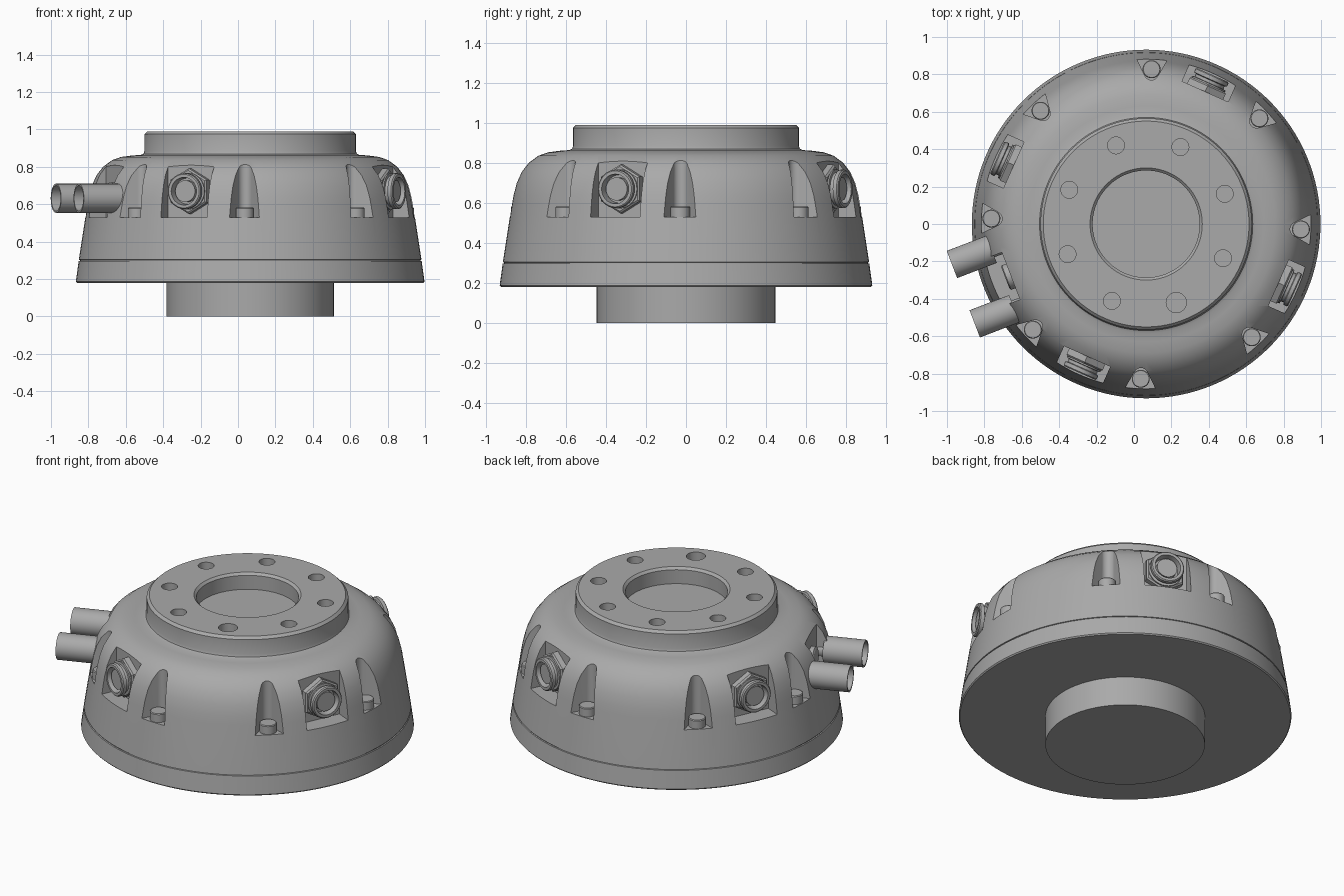
import bpy, bmesh, math
from mathutils import Matrix, Vector

if "Cube" in bpy.data.objects:
    bpy.data.objects.remove(bpy.data.objects["Cube"], do_unlink=True)

GREY = bpy.data.materials.new("machined grey")
GREY.use_nodes = True
COLOUR = (0.4, 0.4, 0.4, 1)
GREY.diffuse_color = COLOUR
GREY.node_tree.nodes["Principled BSDF"].inputs["Base Color"].default_value = COLOUR

AXIS = Matrix.Translation((0.065, 0, 0))


def radial(angle, z, side=0.0):
    """Frame whose z axis points outward from the body axis at this angle."""
    return (AXIS @ Matrix.Rotation(math.radians(angle), 4, 'Z')
            @ Matrix.Translation((0, side, z)) @ Matrix.Rotation(math.pi / 2, 4, 'Y'))


def lathe(bm, profile, matrix, steps=32):
    """Revolve (radius, height) points; points on the axis become poles."""
    rings = []
    for r, h in profile:
        n = 1 if r == 0 else steps
        rings.append([bm.verts.new(matrix @ Vector((r * math.cos(math.tau * i / steps),
                                                    r * math.sin(math.tau * i / steps), h)))
                      for i in range(n)])
    for a, b in zip(rings, rings[1:]):
        for i in range(steps):
            j = (i + 1) % steps
            quad = [a[i % len(a)], a[j % len(a)], b[j % len(b)], b[i % len(b)]]
            bm.faces.new(list(dict.fromkeys(quad)))


def prism(bm, outline, z0, z1, matrix):
    low = [bm.verts.new(matrix @ Vector((x, y, z0))) for x, y in outline]
    high = [bm.verts.new(matrix @ Vector((x, y, z1))) for x, y in outline]
    bm.faces.new(low[::-1])
    bm.faces.new(high)
    for i in range(len(low)):
        j = (i + 1) % len(low)
        bm.faces.new((low[i], low[j], high[j], high[i]))


def finish(bm, name):
    bmesh.ops.recalc_face_normals(bm, faces=bm.faces)
    mesh = bpy.data.meshes.new(name)
    bm.to_mesh(mesh)
    bm.free()
    mesh.materials.append(GREY)
    obj = bpy.data.objects.new(name, mesh)
    bpy.context.collection.objects.link(obj)
    return obj


def smooth(obj):
    bpy.ops.object.select_all(action='DESELECT')
    obj.select_set(True)
    bpy.context.view_layer.objects.active = obj
    bpy.ops.object.shade_smooth_by_angle(angle=math.radians(28))


SCREWS = [-2 + 45 * k for k in range(8)]
PORTS = [66 + 90 * k for k in range(4)]
HOSES = 201

# Housing: shaft, tapered base with seam, dome, mounting flange and bore
housing_profile = [
    (0, 0), (0.447, 0), (0.447, 0.18), (0.926, 0.18), (0.932, 0.187),
    (0.917, 0.296), (0.911, 0.298), (0.911, 0.302), (0.916, 0.304),
    (0.872, 0.59), (0.863, 0.64), (0.847, 0.70), (0.822, 0.755), (0.787, 0.80),
    (0.738, 0.836), (0.69, 0.853), (0.63, 0.861), (0.585, 0.864), (0.57, 0.87),
    (0.565, 0.885), (0.565, 0.975), (0.55, 0.99),
    (0.30, 0.99), (0.286, 0.976), (0.286, 0.89), (0, 0.89)]
bm = bmesh.new()
lathe(bm, housing_profile, AXIS, 128)
housing = finish(bm, "housing")

# Cutters: screw scallops, connector pockets and flange bolt holes
bm = bmesh.new()
arc = [(0.808 - 0.038 * math.cos(t), 0.038 * math.sin(t))
       for t in [math.radians(-65 + 13 * i) for i in range(11)]]
scallop = [(1.0, -0.145)] + arc + [(1.0, 0.145)]
pocket = [(0.775, -0.135), (1.0, -0.135), (1.0, 0.135), (0.775, 0.135)]
for a in SCREWS:
    prism(bm, scallop[::-1], 0.53, 0.95, AXIS @ Matrix.Rotation(math.radians(a), 4, 'Z'))
for a in PORTS + [HOSES]:
    prism(bm, pocket, 0.53, 0.95, AXIS @ Matrix.Rotation(math.radians(a), 4, 'Z'))
for k in range(8):
    spot = AXIS @ Matrix.Rotation(math.radians(21 + 45 * k), 4, 'Z') @ Matrix.Translation((0.45, 0, 0))
    r = 0.054 if k == 6 else 0.045
    lathe(bm, [(0, 0.90), (r, 0.90), (r, 1.05), (0, 1.05)], spot)
cutter = finish(bm, "pocket_cutter")
cutter.hide_render = True

cut = housing.modifiers.new("pockets", 'BOOLEAN')
cut.operation = 'DIFFERENCE'
cut.solver = 'EXACT'
cut.object = cutter
bpy.context.view_layer.objects.active = housing
bpy.ops.object.modifier_apply(modifier=cut.name)
bpy.data.objects.remove(cutter, do_unlink=True)
smooth(housing)

# Screw heads standing in the scallops
for n, a in enumerate(SCREWS):
    bm = bmesh.new()
    spot = AXIS @ Matrix.Rotation(math.radians(a), 4, 'Z') @ Matrix.Translation((0.828, 0, 0))
    lathe(bm, [(0, 0.525), (0.048, 0.525), (0.048, 0.578), (0.044, 0.583), (0, 0.583)], spot)
    smooth(finish(bm, f"screw_head_{n + 1}"))

# Connectors: hexagonal nut, neck, hollow threaded ring and inner plug
for n, a in enumerate(PORTS):
    frame = radial(a, 0.67)
    bm = bmesh.new()
    lathe(bm, [(0, 0.765), (0.122, 0.765), (0.122, 0.808), (0.112, 0.816), (0, 0.816)], frame, 6)
    lathe(bm, [(0, 0.81), (0.098, 0.81), (0.098, 0.824), (0.084, 0.826), (0.084, 0.842),
               (0.096, 0.846), (0.096, 0.866), (0.09, 0.872), (0.074, 0.872),
               (0.07, 0.825), (0.058, 0.825), (0.058, 0.855), (0, 0.855)], frame)
    smooth(finish(bm, f"connector_{n + 1}"))

# Pair of open hose tubes on narrow stubs, with a small plug between them
for side, name in ((-0.17, "left_hose_tube"), (0.17, "right_hose_tube")):
    bm = bmesh.new()
    lathe(bm, [(0, 0.75), (0.045, 0.75), (0.045, 0.82), (0.078, 0.82), (0.078, 1.047),
               (0.068, 1.047), (0.068, 0.87), (0, 0.87)], radial(HOSES, 0.632, side))
    smooth(finish(bm, name))
bm = bmesh.new()
lathe(bm, [(0, 0.765), (0.07, 0.765), (0.07, 0.80), (0.06, 0.806), (0, 0.806)], radial(HOSES, 0.65))
smooth(finish(bm, "pocket_plug"))
